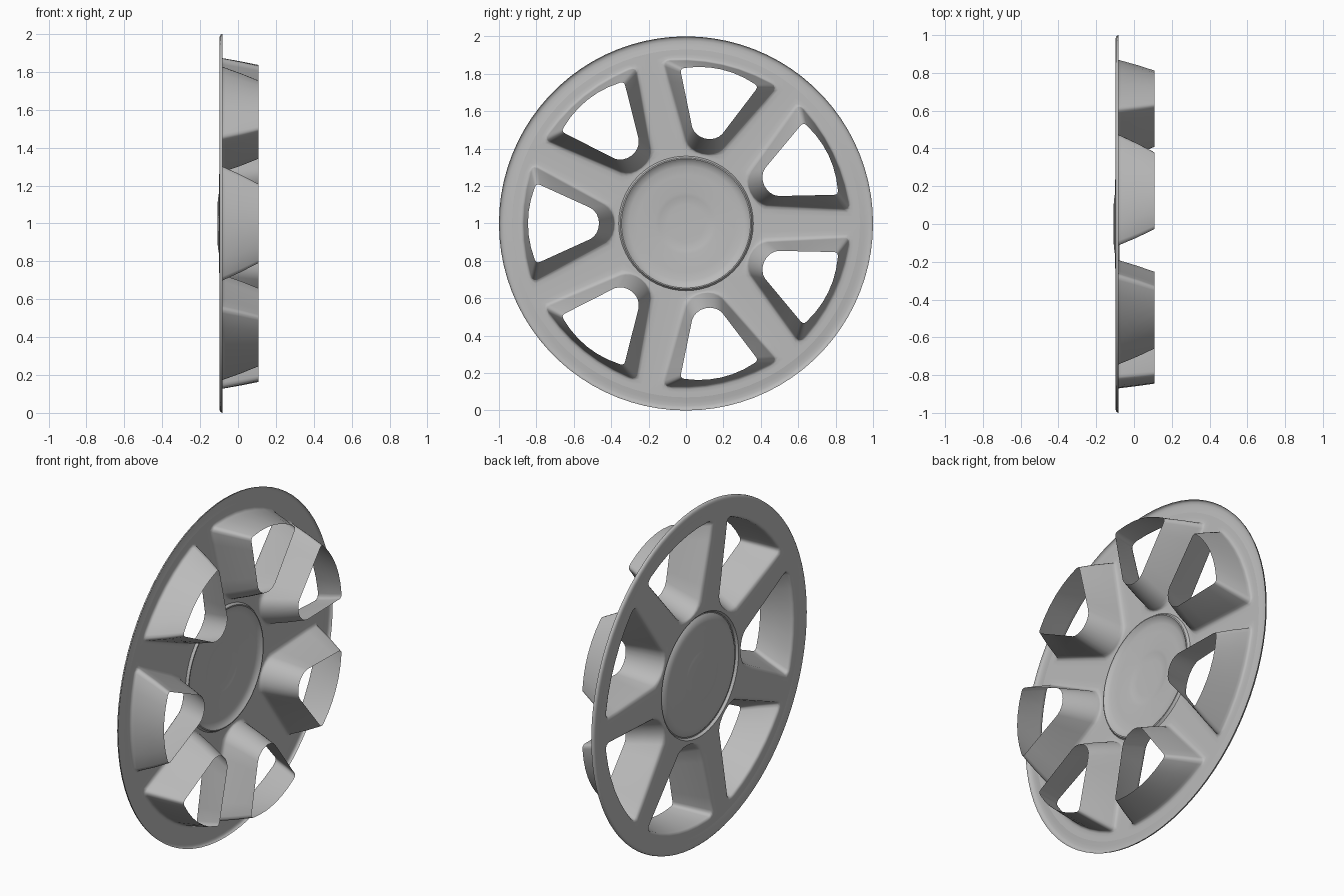
import bpy, bmesh
from math import pi, sin, cos, radians

cube = bpy.data.objects.get("Cube")
if cube:
    bpy.data.objects.remove(cube)

SPOKES = 7
HALF = pi / SPOKES
HUB_R, RIM_R = 0.36, 0.93
PLATE_X = -0.092

grey = bpy.data.materials.new("light_grey_plastic")
grey.use_nodes = True
COLOUR = (0.5, 0.5, 0.5, 1)
grey.diffuse_color = COLOUR
grey.node_tree.nodes["Principled BSDF"].inputs["Base Color"].default_value = COLOUR


def finish(bm, name, angle):
    bmesh.ops.remove_doubles(bm, verts=bm.verts, dist=0.0005)
    bmesh.ops.recalc_face_normals(bm, faces=bm.faces)
    mesh = bpy.data.meshes.new(name)
    bm.to_mesh(mesh)
    bm.free()
    mesh.materials.append(grey)
    ob = bpy.data.objects.new(name, mesh)
    bpy.context.collection.objects.link(ob)
    bpy.ops.object.select_all(action='DESELECT')
    ob.select_set(True)
    bpy.context.view_layer.objects.active = ob
    bpy.ops.object.shade_smooth_by_angle(angle=radians(angle))
    return ob


def bridge(bm, rows):
    """Quads between successive closed rows of verts."""
    for a, b in zip(rows, rows[1:]):
        n = len(a)
        for i in range(n):
            j = (i + 1) % n
            bm.faces.new((a[i], a[j], b[j], b[i]))


def revolve(name, profile, segments):
    """Turn (radius, x) points about the wheel axis."""
    bm = bmesh.new()
    rows = []
    for r, x in profile:
        angles = [2 * pi * i / segments for i in range(segments)]
        rows.append([bm.verts.new((x, r * cos(a), 1 + r * sin(a))) for a in angles])
    bridge(bm, rows)
    return finish(bm, name, 50)


def opening(apex, neck, corner, outer):
    """Rounded triangular outline as (radial, tangential) points."""
    (nu, nv), (cu, cv) = neck, corner
    top = radians(65)

    def crown(v):
        return cu + (outer - cu) * (1 - (v / cv) ** 2)

    # half of the rounded inner tip
    tip = []
    for i in range(5):
        t = top * i / 4
        tip.append((apex + (nu - apex) * (1 - cos(t)) / (1 - cos(top)),
                    nv * sin(t) / sin(top)))
    # straight flank, stopping short of the corner
    cut = 0.93
    eu, ev = nu + (cu - nu) * cut, nv + (cv - nv) * cut
    flank = [(nu + (eu - nu) * i / 5, nv + (ev - nv) * i / 5) for i in range(1, 6)]
    # rounded corner, then the outer arc to the middle
    sv = cv * 0.9
    su = crown(sv)
    bend = []
    for i in range(1, 4):
        t = i / 3
        bend.append(tuple((1 - t) ** 2 * a + 2 * t * (1 - t) * b + t * t * c
                          for a, b, c in ((eu, cu, su), (ev, cv, sv))))
    arc = [(crown(sv * (1 - i / 3)), sv * (1 - i / 3)) for i in range(1, 4)]
    half = tip + flank + bend + arc
    return half + [(u, -v) for u, v in half[-2:0:-1]]


def sector():
    """Outline of one spoke-to-spoke sector, matched to the opening points."""
    polar = [(HUB_R, HALF * i / 4) for i in range(5)]
    polar += [(HUB_R + (RIM_R - HUB_R) * i / 5, HALF) for i in range(1, 6)]
    polar += [(RIM_R, HALF * (1 - i / 6)) for i in range(1, 7)]
    half = [(r * cos(a), r * sin(a)) for r, a in polar]
    return half + [(u, -v) for u, v in half[-2:0:-1]]


def mix(a, b, t):
    return [(p[0] + (q[0] - p[0]) * t, p[1] + (q[1] - p[1]) * t) for p, q in zip(a, b)]


# Spoked plate with a tapered sleeve behind every opening
base = opening(0.385, (0.433, 0.10), (0.82, 0.31), 0.87)
end = opening(0.465, (0.51, 0.083), (0.80, 0.215), 0.845)
edge = sector()
rings = [
    (edge, PLATE_X),
    (mix(base, edge, 0.55), PLATE_X),
    (mix(base, edge, 0.25), -0.0915),
    (mix(base, edge, 0.08), -0.088),
    (base, -0.080),
    (mix(base, end, 0.07), -0.066),
    (mix(base, end, 0.5), 0.02),
    (end, 0.1075),
]
bm = bmesh.new()
for k in range(SPOKES):
    a = pi + 2 * HALF * k
    rows = [[bm.verts.new((x, u * cos(a) - v * sin(a), 1 + u * sin(a) + v * cos(a)))
             for u, v in points] for points, x in rings]
    bridge(bm, rows)
finish(bm, "spoked_plate", 60)

# Outer rim with a rounded lip
revolve("outer_rim", [(RIM_R, PLATE_X), (0.955, -0.096), (0.975, -0.098),
                      (0.99, -0.096), (0.998, -0.09), (1.0, -0.081)], 84)

# Raised collar around the hub
revolve("hub_collar", [(HUB_R, PLATE_X), (0.355, -0.086), (0.351, -0.078),
                       (0.345, -0.077)], 56)

# Shallow dished cap with a raised button
revolve("centre_cap", [(0.345, -0.077), (0.338, -0.082), (0.328, -0.09),
                       (0.305, -0.096), (0.26, -0.099), (0.165, -0.1),
                       (0.145, -0.103), (0.125, -0.1065), (0.1, -0.1075),
                       (0.0, -0.1075)], 56)
